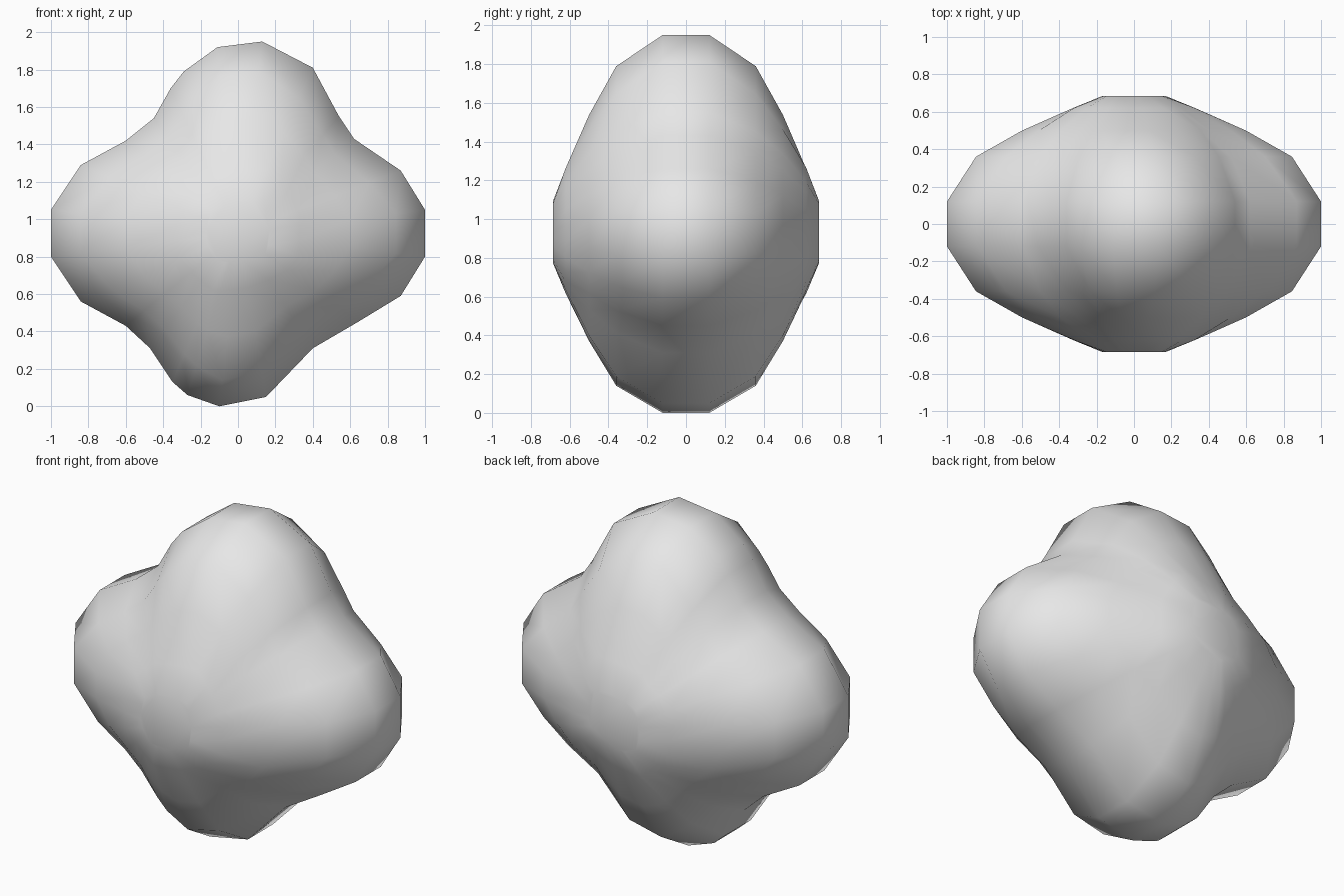
import bpy
import bmesh
import math

default_cube = bpy.data.objects.get("Cube")
if default_cube:
    bpy.data.objects.remove(default_cube, do_unlink=True)

CENTRE_Z = 0.925

# Outline of the four-lobed body through its middle, as x and z
outline = [
    (1, .8), (1, 1.05), (.87, 1.26), (.62, 1.43), (.54, 1.55), (.4, 1.81),
    (.13, 1.95), (-.11, 1.92), (-.29, 1.79), (-.36, 1.7), (-.45, 1.54), (-.6, 1.42),
    (-.84, 1.29), (-1, 1.05), (-1, .8), (-.84, .56), (-.6, .43), (-.47, .31),
    (-.35, .13), (-.27, .06), (-.1, 0), (.15, .05), (.4, .31), (.64, .45), (.87, .59),
]

# Radius of one rounded lobe pair along its own axis
lobe_profile = [(0, .7), (.13, .7), (.33, .62), (.61, .5), (.87, .36), (1, .17)]

# Depths of the section rings, from the middle out to the flat front and back
depths = [.12, .36, .5, .62, .685]


def lobe_radius(distance):
    distance = abs(distance)
    for (start, radius_a), (end, radius_b) in zip(lobe_profile, lobe_profile[1:]):
        if distance <= end:
            blend = (distance - start) / (end - start)
            return radius_a + (radius_b - radius_a) * blend
    return 0


def inside_lobes(x, y, z):
    """True inside either the sideways or the upright rounded lobe pair."""
    return (math.hypot(y, z) <= lobe_radius(x)
            or math.hypot(x, y) <= lobe_radius(z))


def reach(angle, depth):
    """Distance from the depth axis to the surface in one direction."""
    distance = 1.1
    while distance > .01:
        if inside_lobes(distance * math.cos(angle), depth, distance * math.sin(angle)):
            break
        distance -= .002
    return distance


def add_ring(bm, depth, side):
    ring = []
    for x, z in outline:
        angle = math.atan2(z - CENTRE_Z, x)
        shrink = reach(angle, depth) / reach(angle, depths[0])
        ring.append(bm.verts.new((x * shrink, side * depth,
                                  CENTRE_Z + (z - CENTRE_Z) * shrink)))
    return ring


# Loft the sections from front to back and close both ends
bm = bmesh.new()
rings = [add_ring(bm, depth, -1) for depth in reversed(depths)]
rings += [add_ring(bm, depth, 1) for depth in depths]
count = len(outline)
for ring, following in zip(rings, rings[1:]):
    for i in range(count):
        j = (i + 1) % count
        bm.faces.new((ring[i], ring[j], following[j], following[i]))
bm.faces.new(rings[0])
bm.faces.new(rings[-1])
bmesh.ops.recalc_face_normals(bm, faces=bm.faces)
for face in bm.faces:
    face.smooth = True

mesh = bpy.data.meshes.new("lobed_body")
bm.to_mesh(mesh)
bm.free()
body = bpy.data.objects.new("lobed_body", mesh)
bpy.context.scene.collection.objects.link(body)

# Single pale grey material
grey = bpy.data.materials.new("pale_grey")
grey.use_nodes = True
colour = (.8, .8, .8, 1)
grey.diffuse_color = colour
grey.node_tree.nodes["Principled BSDF"].inputs["Base Color"].default_value = colour
mesh.materials.append(grey)
